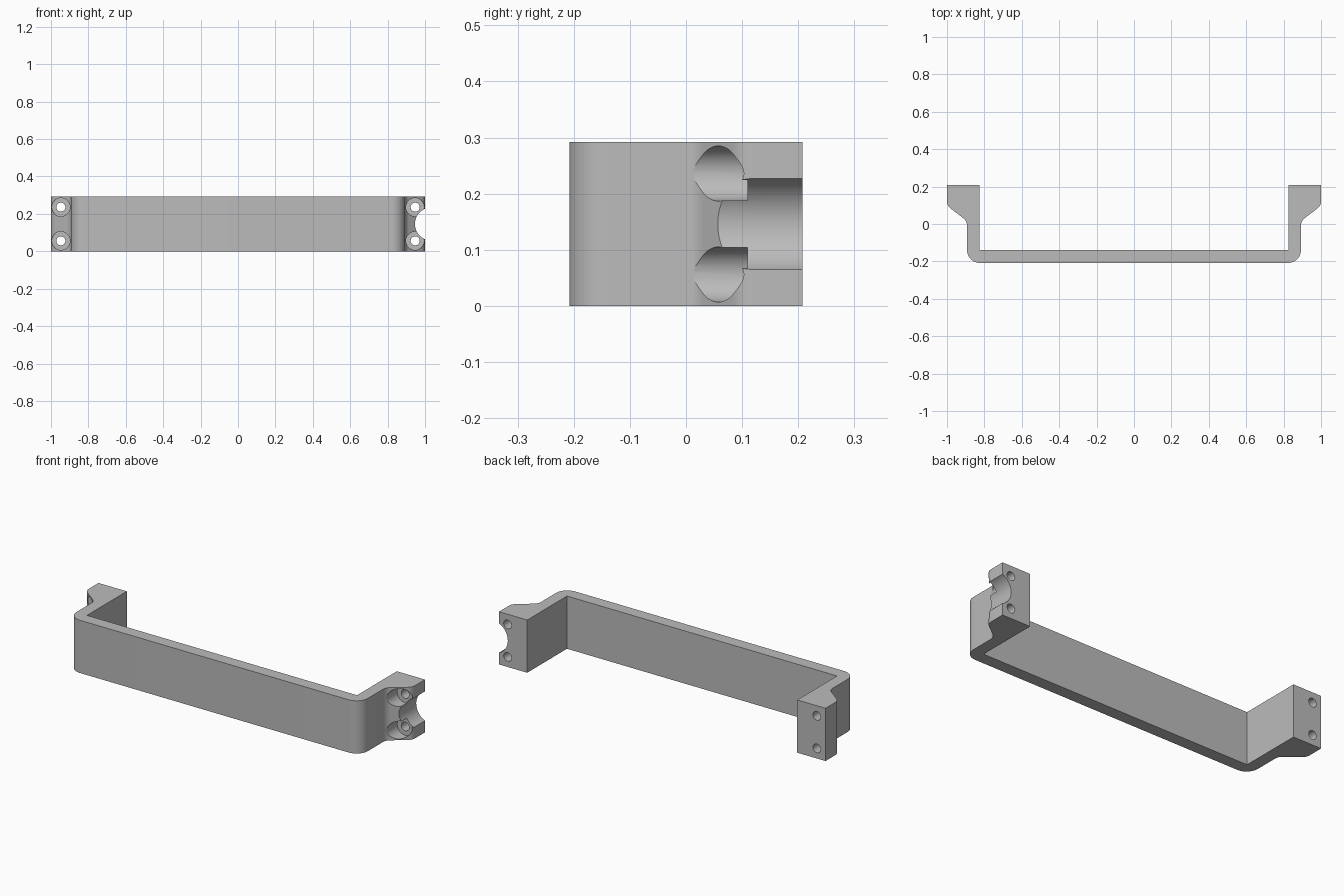
import bpy, bmesh, math
from mathutils import Vector, Matrix

if "Cube" in bpy.data.objects:
    bpy.data.objects.remove(bpy.data.objects["Cube"], do_unlink=True)

H, BACK = 0.292, 0.208
SEAT_Y = 0.11

grey = bpy.data.materials.new("plain grey")
grey.use_nodes = True
colour = (0.5, 0.5, 0.5, 1)
grey.diffuse_color = colour
grey.node_tree.nodes["Principled BSDF"].inputs["Base Color"].default_value = colour


def fillet(prev, corner, nxt, radius, steps=12):
    """Points of a round that replaces a profile corner."""
    p, c, n = Vector(prev), Vector(corner), Vector(nxt)
    a, b = (p - c).normalized(), (n - c).normalized()
    half = math.acos(a.dot(b)) / 2
    centre = c + (a + b).normalized() * radius / math.sin(half)
    start = c + a * radius / math.tan(half) - centre
    end = c + b * radius / math.tan(half) - centre
    sweep = math.atan2(start.x * end.y - start.y * end.x, start.dot(end))
    return [centre + Matrix.Rotation(sweep * i / steps, 2) @ start
            for i in range(steps + 1)]


def add_object(name, bm):
    mesh = bpy.data.meshes.new(name)
    bm.to_mesh(mesh)
    bm.free()
    mesh.materials.append(grey)
    obj = bpy.data.objects.new(name, mesh)
    bpy.context.collection.objects.link(obj)
    return obj


def prism(name, loop, height):
    """Closed solid standing on z = 0 from a counter-clockwise outline."""
    bm = bmesh.new()
    low = [bm.verts.new((p.x, p.y, 0)) for p in loop]
    high = [bm.verts.new((p.x, p.y, height)) for p in loop]
    bm.faces.new(high)
    bm.faces.new(low[::-1])
    for i in range(len(loop)):
        bm.faces.new((low[i - 1], low[i], high[i], high[i - 1]))
    return add_object(name, bm)


def cylinder_y(name, x, z, radius, y0, y1):
    """Cutter lying along y."""
    bm = bmesh.new()
    bmesh.ops.create_cone(bm, cap_ends=True, segments=64, radius1=radius,
                          radius2=radius, depth=y1 - y0)
    place = Matrix.Translation((x, (y0 + y1) / 2, z)) @ Matrix.Rotation(math.pi / 2, 4, 'X')
    bmesh.ops.transform(bm, matrix=place, verts=bm.verts)
    bmesh.ops.recalc_face_normals(bm, faces=bm.faces)
    return add_object(name, bm)


# Bracket: half outline with a fillet radius per corner, mirrored and extruded
outline = [(0, -BACK, 0), (0.893, -BACK, 0.07), (0.893, 0.016, 0.05),
           (1, 0.098, 0.05), (1, BACK, 0), (0.827, BACK, 0), (0.827, -0.14, 0)]
half = []
for i, (x, y, r) in enumerate(outline):
    if r:
        half += fillet(outline[i - 1][:2], (x, y), outline[i + 1][:2], r)
    elif i:
        half.append(Vector((x, y)))
loop = half + [Vector((-p.x, p.y)) for p in reversed(half)]
bracket = prism("handle_bracket", loop, H)

# Screw holes with counterbores, and the cable channel in the left foot
cutters = [cylinder_y("channel_cutter", 1.034, H / 2, 0.088, -0.1, 0.3)]
for side in (-1, 1):
    for level in (-1, 1):
        x, z = side * 0.947, H / 2 + level * 0.09
        cutters.append(cylinder_y("counterbore_cutter", x, z, 0.049, -0.1, SEAT_Y))
        cutters.append(cylinder_y("screw_hole_cutter", x, z, 0.024, 0.05, 0.3))

bpy.ops.object.select_all(action='DESELECT')
bpy.context.view_layer.objects.active = bracket
bracket.select_set(True)
for cutter in cutters:
    cutter.hide_render = True
    mod = bracket.modifiers.new("cut", 'BOOLEAN')
    mod.operation = 'DIFFERENCE'
    mod.solver = 'EXACT'
    mod.object = cutter
    bpy.ops.object.modifier_apply(modifier=mod.name)
for cutter in cutters:
    bpy.data.objects.remove(cutter, do_unlink=True)

bpy.ops.object.shade_smooth_by_angle(angle=math.radians(25))
